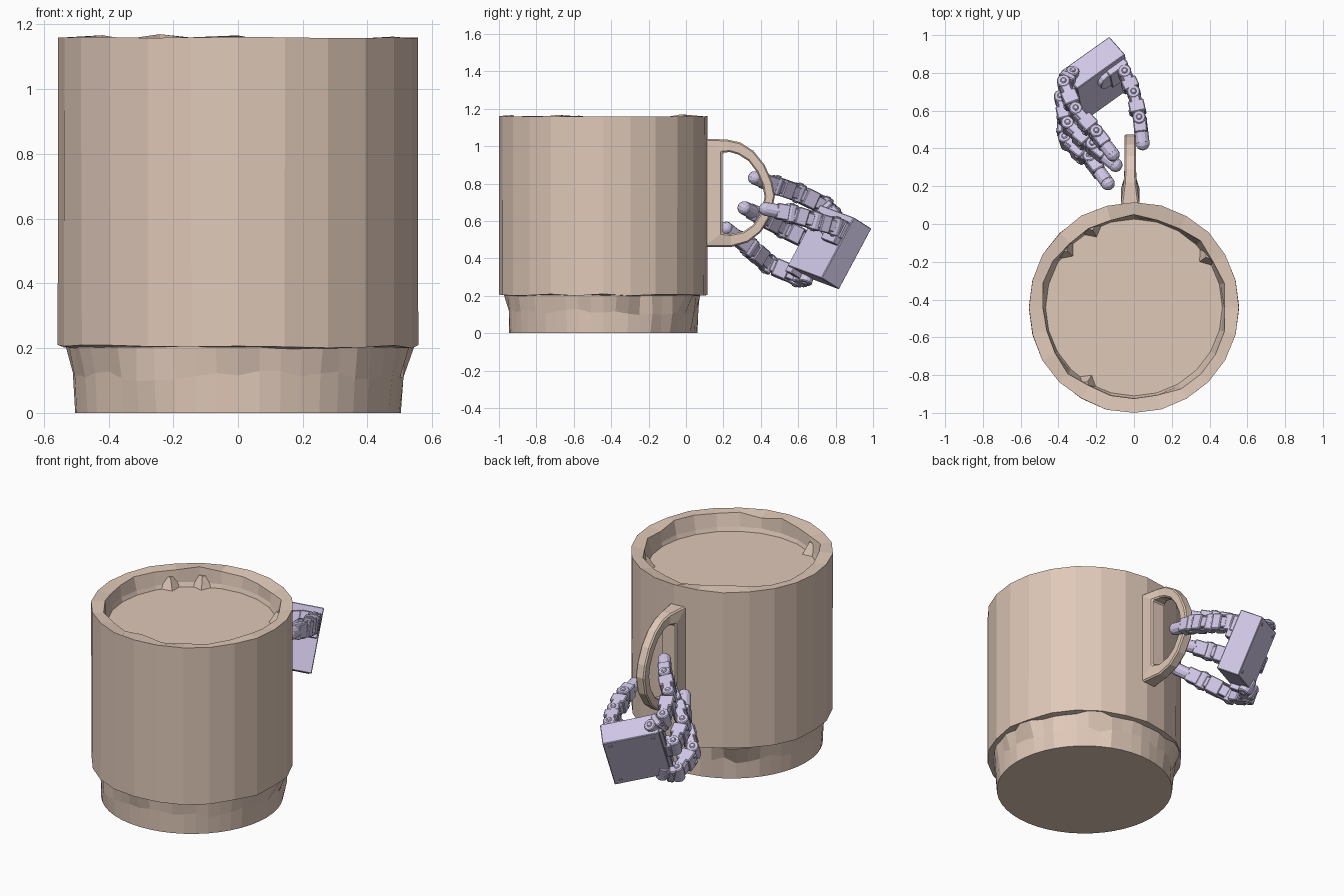
import bpy, bmesh, math, random
from mathutils import Vector, Matrix

if "Cube" in bpy.data.objects:
    bpy.data.objects.remove(bpy.data.objects["Cube"])

random.seed(4)


def material(name, color):
    m = bpy.data.materials.new(name)
    m.diffuse_color = color
    m.use_nodes = True
    m.node_tree.nodes["Principled BSDF"].inputs["Base Color"].default_value = m.diffuse_color
    return m


CLAY = material("clay", (0.74, 0.58, 0.48, 1))
LILAC = material("lilac", (0.63, 0.57, 0.79, 1))


def finish(bm, name, mat, bevel=0):
    bmesh.ops.recalc_face_normals(bm, faces=bm.faces)
    mesh = bpy.data.meshes.new(name)
    bm.to_mesh(mesh)
    bm.free()
    ob = bpy.data.objects.new(name, mesh)
    bpy.context.collection.objects.link(ob)
    mesh.materials.append(mat)
    if bevel:
        mod = ob.modifiers.new("chamfer", "BEVEL")
        mod.width, mod.segments, mod.angle_limit = bevel, 1, math.radians(50)
    return ob


# ---------- mug ----------
CY = -0.442


def lathe(name, profile, sides, jitter):
    """Revolve (radius, z) rows; jitter(row, angle) returns (dr, dz)."""
    bm = bmesh.new()
    rings = []
    for row, (r, z) in enumerate(profile):
        ring = []
        for i in range(sides):
            a = math.tau * i / sides
            dr, dz = jitter(row, a)
            ring.append(bm.verts.new(((r + dr) * math.cos(a),
                                      CY + (r + dr) * math.sin(a), z + dz)))
        rings.append(ring)
    for lo, hi in zip(rings, rings[1:]):
        for i in range(sides):
            j = (i + 1) % sides
            bm.faces.new((lo[i], lo[j], hi[j], hi[i]))
    bm.faces.new(rings[0][::-1])
    bm.faces.new(rings[-1])
    return finish(bm, name, CLAY)


def body_chips(row, a):
    if row == 3:                       # inner rim wall is a little ragged
        return random.uniform(-0.015, 0.008), random.uniform(-0.02, 0.01)
    if row in (0, 1):
        return 0, random.uniform(-0.006, 0.006)
    return (0, 0) if row == 5 else (random.uniform(-0.003, 0.003), random.uniform(-0.003, 0.001))


lathe("mug_body", [(0.50, 0.2), (0.557, 0.205), (0.558, 1.16), (0.492, 1.16),
                   (0.475, 1.08), (0.468, 1.055)], 24, body_chips)


def foot_chips(row, a):
    if row == 0:
        return 0, 0
    rough = 1.0 if -0.5 < a < 2.4 else 0.35      # one side is more broken
    return (random.choice((0, 0, 0.03)) * rough * row / 2 + random.uniform(-0.004, 0.006),
            random.uniform(-0.025, 0.01) if row == 1 else 0)


lathe("mug_foot", [(0.503, 0.0), (0.506, 0.12), (0.518, 0.203)], 48, foot_chips)

# inward lumps below the rim
for k, ang in enumerate((35, 118, 140, 238)):
    bm = bmesh.new()
    a = math.radians(ang)
    bmesh.ops.create_cone(bm, segments=4, radius1=0.075, radius2=0.02, depth=0.07, cap_ends=True,
                          matrix=Matrix.Translation((0.48 * math.cos(a), CY + 0.48 * math.sin(a), 1.085))
                          @ Matrix.Rotation(a, 4, 'Z') @ Matrix.Diagonal((0.8, 1, 1, 1)))
    finish(bm, f"rim_chip_{k}", CLAY)

# handle: outer point, inner point (y, z) and half width, closed by the wall plate
stations = [
    (0.09, 1.04, 0.195, 0.965, 0.05), (0.22, 1.035, 0.235, 0.968, 0.033),
    (0.29, 1.02, 0.28, 0.955, 0.03), (0.36, 0.975, 0.335, 0.92, 0.03),
    (0.42, 0.90, 0.38, 0.86, 0.03), (0.46, 0.81, 0.41, 0.79, 0.03),
    (0.475, 0.735, 0.42, 0.73, 0.03), (0.455, 0.63, 0.405, 0.65, 0.03),
    (0.40, 0.54, 0.36, 0.58, 0.03), (0.33, 0.485, 0.31, 0.545, 0.03),
    (0.24, 0.46, 0.24, 0.53, 0.033), (0.09, 0.46, 0.195, 0.535, 0.05)]
bm = bmesh.new()
loops = []
for oy, oz, iy, iz, w in stations:
    loops.append([bm.verts.new((x - 0.02, y, z)) for x, y, z in
                  ((-w, oy, oz), (w, oy, oz), (w, iy, iz), (-w, iy, iz))])
for p, q in zip(loops, loops[1:] + loops[:1]):
    for i in range(4):
        j = (i + 1) % 4
        bm.faces.new((p[i], p[j], q[j], q[i]))
finish(bm, "mug_handle", CLAY, 0.008)

# ---------- robot hand: u toward knuckles, v across fingers, n out of the palm ----------
V = Vector((-0.1, 0.47, 0.88)).normalized()
U = Vector((-0.8, -0.58, 0.2))
U = (U - V * U.dot(V)).normalized()
N = V.cross(U)
BACK = Vector((-0.24, 0.815, 0.43))


def frame(origin, x, y, z):
    m = Matrix((x, y, z)).transposed().to_4x4()
    m.translation = origin
    return m


def box(bm, m, center, size):
    bmesh.ops.create_cube(bm, size=1, matrix=m @ Matrix.Translation(center)
                          @ Matrix.Diagonal((*size, 1)))


def drum(bm, m, center, radius, depth, axis='Y', r2=None):
    rot = Matrix.Rotation(math.pi / 2, 4, 'X') if axis == 'Y' else \
        Matrix.Rotation(math.pi / 2, 4, 'Y') if axis == 'X' else Matrix()
    bmesh.ops.create_cone(bm, segments=12, radius1=radius, radius2=radius if r2 is None else r2,
                          depth=depth, cap_ends=True, matrix=m @ Matrix.Translation(center) @ rot)


# palm with knuckle rail, thumb mount and back screws
palm = frame(BACK, U, V, N)
bm = bmesh.new()
box(bm, palm, (0, 0, 0.07), (0.32, 0.37, 0.14))
box(bm, palm, (0.15, -0.02, 0.07), (0.06, 0.39, 0.11))
box(bm, palm, (-0.09, 0.08, 0.15), (0.12, 0.14, 0.05))
drum(bm, palm, (-0.02, 0.09, 0.145), 0.055, 0.05, 'Z')
for su in (-0.12, 0.12):
    for sv in (-0.15, 0.15):
        drum(bm, palm, (su, sv, 0), 0.01, 0.008, 'Z')
finish(bm, "palm", LILAC, 0.01)


def finger(name, points):
    bm = bmesh.new()
    pts = [Vector(p) for p in points]
    for k, (a, b) in enumerate(zip(pts, pts[1:])):
        x = (b - a).normalized()
        y = (V - x * V.dot(x)).normalized()
        m, L = frame(a, x, y, x.cross(y)), (b - a).length
        drum(bm, m, (0, 0, 0), 0.036, 0.098)             # joint hub
        drum(bm, m, (0, 0, 0), 0.016, 0.112)             # joint pin
        if k < len(pts) - 2:                             # motor link
            box(bm, m, (L * 0.5, 0, 0), (L * 0.84, 0.066, 0.066))
            box(bm, m, (L * 0.58, 0, 0), (L * 0.45, 0.094, 0.084))
            for s in (-1, 1):
                box(bm, m, (L * 0.3, s * 0.042, 0), (L * 0.6, 0.01, 0.05))
                box(bm, m, (L * 0.7, s * 0.025, 0.04), (L * 0.15, 0.018, 0.018))
        else:                                            # rounded fingertip
            box(bm, m, (L * 0.25, 0, 0), (L * 0.4, 0.085, 0.07))
            drum(bm, m, (L * 0.58, 0, 0), 0.037, L * 0.45, 'X')
            bmesh.ops.create_uvsphere(bm, u_segments=12, v_segments=8, radius=0.037,
                                      matrix=m @ Matrix.Translation((L - 0.037, 0, 0)))
    finish(bm, name, LILAC, 0.005)


finger("upper_finger", [(-0.33, 0.78, 0.63), (-0.37, 0.74, 0.68), (-0.31, 0.60, 0.75),
                        (-0.20, 0.48, 0.79), (-0.09, 0.34, 0.84)])
finger("middle_finger", [(-0.32, 0.70, 0.48), (-0.385, 0.66, 0.49), (-0.35, 0.52, 0.56),
                         (-0.22, 0.41, 0.62), (-0.07, 0.29, 0.68)])
finger("lower_finger", [(-0.30, 0.65, 0.31), (-0.365, 0.60, 0.30), (-0.36, 0.44, 0.37),
                        (-0.23, 0.34, 0.46), (-0.12, 0.19, 0.58)])
finger("thumb", [(-0.11, 0.87, 0.53), (-0.05, 0.80, 0.57), (0.0, 0.69, 0.60),
                 (0.03, 0.56, 0.64), (0.05, 0.39, 0.67)])
